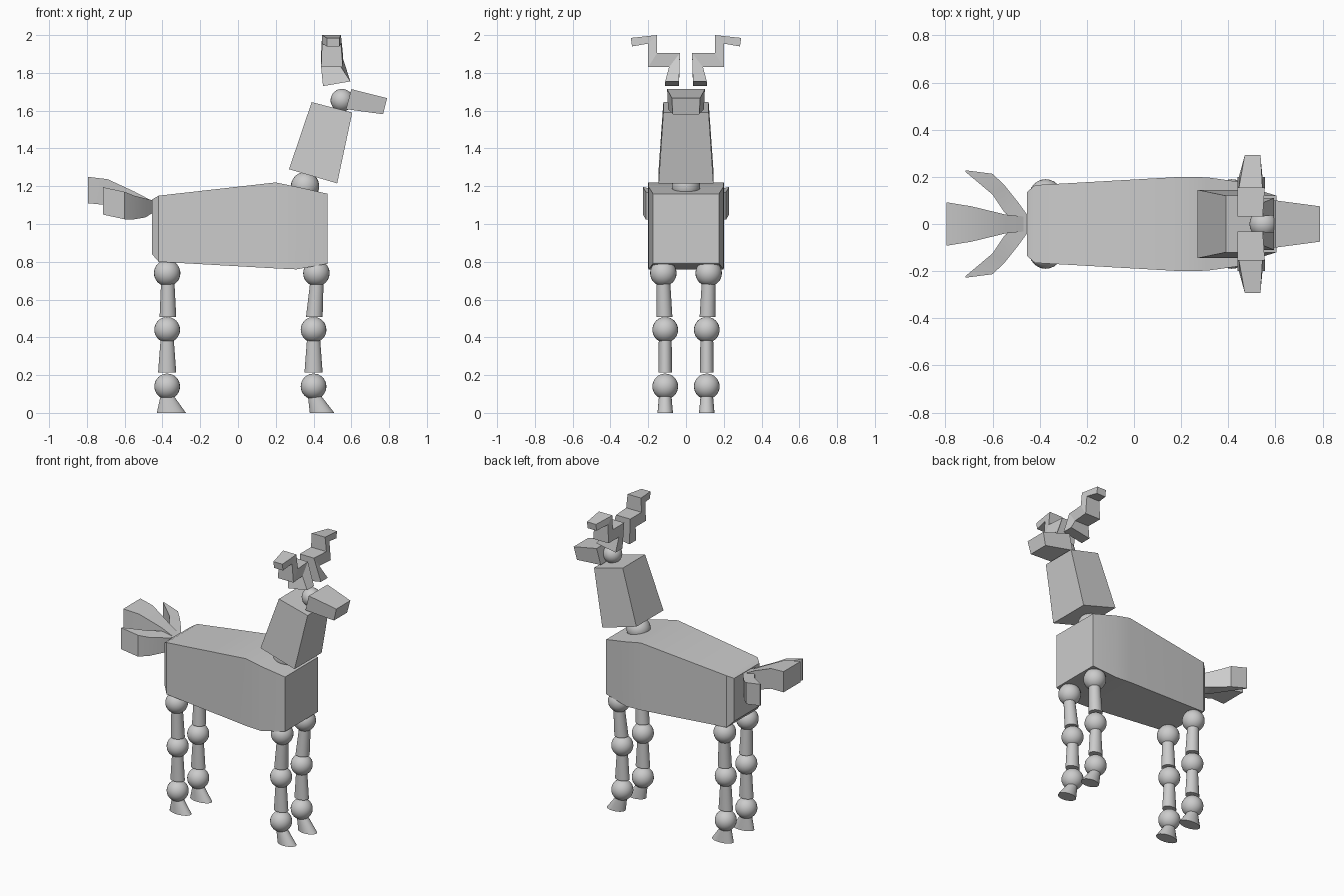
import bpy, math

if "Cube" in bpy.data.objects:
    bpy.data.objects.remove(bpy.data.objects["Cube"])


def smooth(ob, angle=30):
    bpy.ops.object.select_all(action='DESELECT')
    ob.select_set(True)
    bpy.context.view_layer.objects.active = ob
    bpy.ops.object.shade_smooth_by_angle(angle=math.radians(angle))


def loft(name, rings):
    """Skin a list of equal-length vertex rings and cap both ends."""
    n = len(rings[0])
    verts = [v for r in rings for v in r]
    faces = [(i * n + j, i * n + (j + 1) % n, (i + 1) * n + (j + 1) % n, (i + 1) * n + j)
             for i in range(len(rings) - 1) for j in range(n)]
    faces += [tuple(reversed(range(n))), tuple(range(len(verts) - n, len(verts)))]
    me = bpy.data.meshes.new(name)
    me.from_pydata(verts, [], faces)
    ob = bpy.data.objects.new(name, me)
    bpy.context.collection.objects.link(ob)
    bpy.context.view_layer.objects.active = ob
    ob.select_set(True)
    bpy.ops.object.mode_set(mode='EDIT')
    bpy.ops.mesh.select_all(action='SELECT')
    bpy.ops.mesh.normals_make_consistent(inside=False)
    bpy.ops.object.mode_set(mode='OBJECT')
    ob.select_set(False)
    return ob


def box_ring(x, y0, y1, zb, zt):
    return [(x, y0, zb), (x, y1, zb), (x, y1, zt), (x, y0, zt)]


def oval(x, y, z, rx, ry, n=24):
    return [(x + rx * math.cos(2 * math.pi * k / n),
             y + ry * math.sin(2 * math.pi * k / n), z) for k in range(n)]


def ball(name, loc, r):
    bpy.ops.mesh.primitive_uv_sphere_add(segments=24, ring_count=16, radius=r, location=loc)
    bpy.context.object.name = name
    smooth(bpy.context.object)


# Body
body = [(-.455, .135, .84, 1.13), (-.42, .165, .80, 1.15), (.2, .2, .765, 1.22),
        (.31, .198, .76, 1.197), (.475, .175, .79, 1.16)]
smooth(loft("body", [box_ring(x, -w, w, b, t) for x, w, b, t in body]))

# Neck, head and their ball joints
ball("neck_joint", (.355, 0, 1.2), .075)
loft("neck", [[(.27, -.145, 1.29), (.525, -.145, 1.215), (.525, .145, 1.215), (.27, .145, 1.29)],
              [(.39, -.12, 1.645), (.605, -.12, 1.59), (.605, .12, 1.59), (.39, .12, 1.645)]])
ball("head_joint", (.55, 0, 1.655), .06)
loft("head", [[(.572, -.095, 1.608), (.572, .095, 1.608), (.6, .1, 1.714), (.6, -.1, 1.714)],
              [(.768, -.07, 1.581), (.768, .07, 1.581), (.789, .075, 1.666), (.789, -.075, 1.666)]])

# Antlers: inner and outer (y, z), rear x, front x, lift of the front edge
antler = [(.037, 1.73, .11, 1.73, .45, .595, .025),
          (.032, 1.905, .09, 1.83, .44, .546, 0),
          (.153, 1.905, .2, 1.83, .44, .555, 0),
          (.153, 2.0, .2, 1.955, .445, .545, 0),
          (.292, 1.985, .286, 1.94, .47, .537, 0)]
for s, side in ((-1, "right"), (1, "left")):
    loft("antler_" + side, [[(x0, s * ya, za), (x1, s * ya, za + d),
                             (x1, s * yb, zb + d), (x0, s * yb, zb)]
                            for ya, za, yb, zb, x0, x1, d in antler])

# Tail: centre tuft and two side tufts
centre = [(-.45, .03, 1.06, 1.12), (-.545, .04, 1.04, 1.17),
          (-.69, .075, 1.10, 1.237), (-.795, .092, 1.11, 1.25)]
smooth(loft("tail_centre", [box_ring(x, -w, w, b, t) for x, w, b, t in centre]))
tuft = [(-.45, 0, .035, 1.06, 1.125), (-.49, 0, .09, 1.035, 1.135), (-.55, .05, .165, 1.025, 1.15),
        (-.6, .125, .213, 1.025, 1.17), (-.715, .221, .228, 1.05, 1.195)]
for s, side in ((-1, "right"), (1, "left")):
    smooth(loft("tail_" + side, [box_ring(x, s * a, s * b, zb, zt) for x, a, b, zb, zt in tuft]))

# Legs: ball joints, tapered upper and lower segments, hooves
for place, hip, knee, hoof in (("front", .415, .4, (.405, .035, .445, .065)),
                               ("rear", -.375, -.375, (-.375, .035, -.353, .077))):
    for s, side in ((-1, "right"), (1, "left")):
        p = place + "_" + side
        yh, yk = s * .12, s * .11
        ball(p + "_hip", (hip, yh, .74), .07)
        ball(p + "_knee", (knee, yk, .44), .068)
        ball(p + "_ankle", (knee, yk, .14), .068)
        smooth(loft(p + "_upper_leg", [oval(knee + .004, yk + s * .004, .508, .044, .042),
                                       oval(hip + .003, yh, .70, .035, .036)]))
        smooth(loft(p + "_lower_leg", [oval(knee, yk, .215, .048, .036),
                                       oval(knee, yk, .40, .034, .034)]))
        xt, rt, xb, rb = hoof
        smooth(loft(p + "_hoof", [oval(xb, yk, 0, rb, .041), oval(xt, yk, .09, rt, .033)]))
